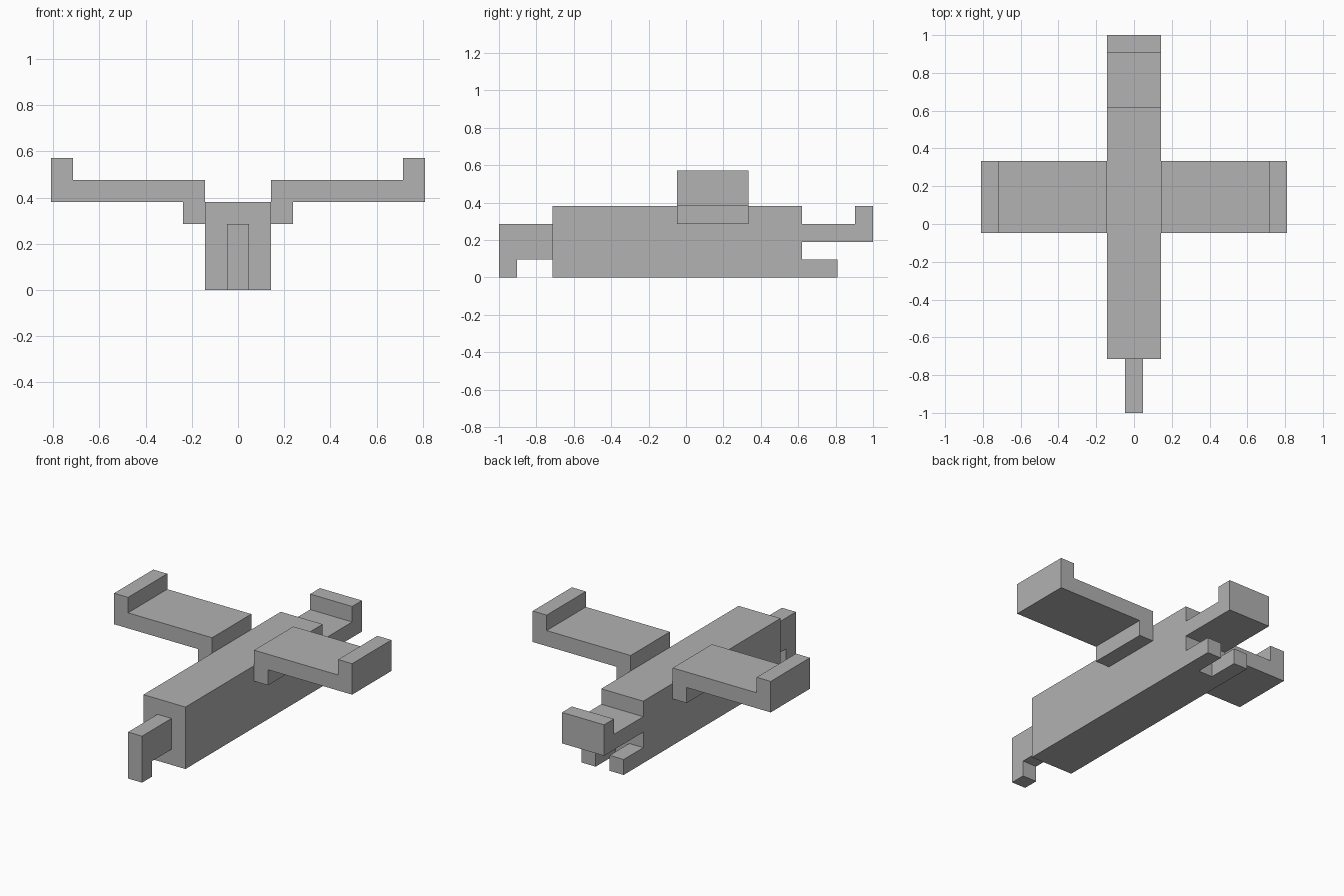
import bpy, bmesh
from mathutils import Vector

if "Cube" in bpy.data.objects:
    bpy.data.objects.remove(bpy.data.objects["Cube"], do_unlink=True)

U = 2 / 21  # grid module shared by every part

grey = bpy.data.materials.new("plain grey")
grey.use_nodes = True
color = (0.445, 0.445, 0.445, 1)
grey.diffuse_color = color
grey.node_tree.nodes["Principled BSDF"].inputs["Base Color"].default_value = color


def extrude_profile(name, profile, axis, start, end):
    """Extrude a profile in module units: (y, z) along X or (x, z) along Y."""
    def place(a, b, d):
        return Vector((d, a, b) if axis == "X" else (a, d, b)) * U

    bm = bmesh.new()
    face = bm.faces.new([bm.verts.new(place(a, b, start)) for a, b in profile])
    solid = bmesh.ops.extrude_face_region(bm, geom=[face])
    verts = [v for v in solid["geom"] if isinstance(v, bmesh.types.BMVert)]
    bmesh.ops.translate(bm, verts=verts, vec=place(0, 0, end - start))
    bmesh.ops.recalc_face_normals(bm, faces=bm.faces)
    mesh = bpy.data.meshes.new(name)
    bm.to_mesh(mesh)
    bm.free()
    mesh.materials.append(grey)
    obj = bpy.data.objects.new(name, mesh)
    bpy.context.collection.objects.link(obj)
    return obj


def rectangle(a0, a1, b0, b1):
    return [(a0, b0), (a1, b0), (a1, b1), (a0, b1)]


# Long central body
extrude_profile("body", rectangle(-7.5, 6.5, 0, 4), "X", -1.5, 1.5)

# Narrow hooked nose
nose = [(-10.5, 0), (-9.5, 0), (-9.5, 1), (-7.5, 1), (-7.5, 3), (-10.5, 3)]
extrude_profile("nose_hook", nose, "X", -0.5, 0.5)

# Full-width tail with an upturned end
tail = [(6.5, 2), (10.5, 2), (10.5, 4), (9.5, 4), (9.5, 3), (6.5, 3)]
extrude_profile("tail", tail, "X", -1.5, 1.5)

# Mirrored wings with root bracket and upturned tip, and rear prongs
wing = [(1.5, 3), (2.5, 3), (2.5, 4), (8.5, 4), (8.5, 6),
        (7.5, 6), (7.5, 5), (1.5, 5)]
for side, s in (("left", 1), ("right", -1)):
    extrude_profile(side + "_wing", [(s * x, z) for x, z in wing], "Y", -0.5, 3.5)
    extrude_profile(side + "_rear_prong", rectangle(6.5, 8.5, 0, 1),
                    "X", s * 0.5, s * 1.5)
